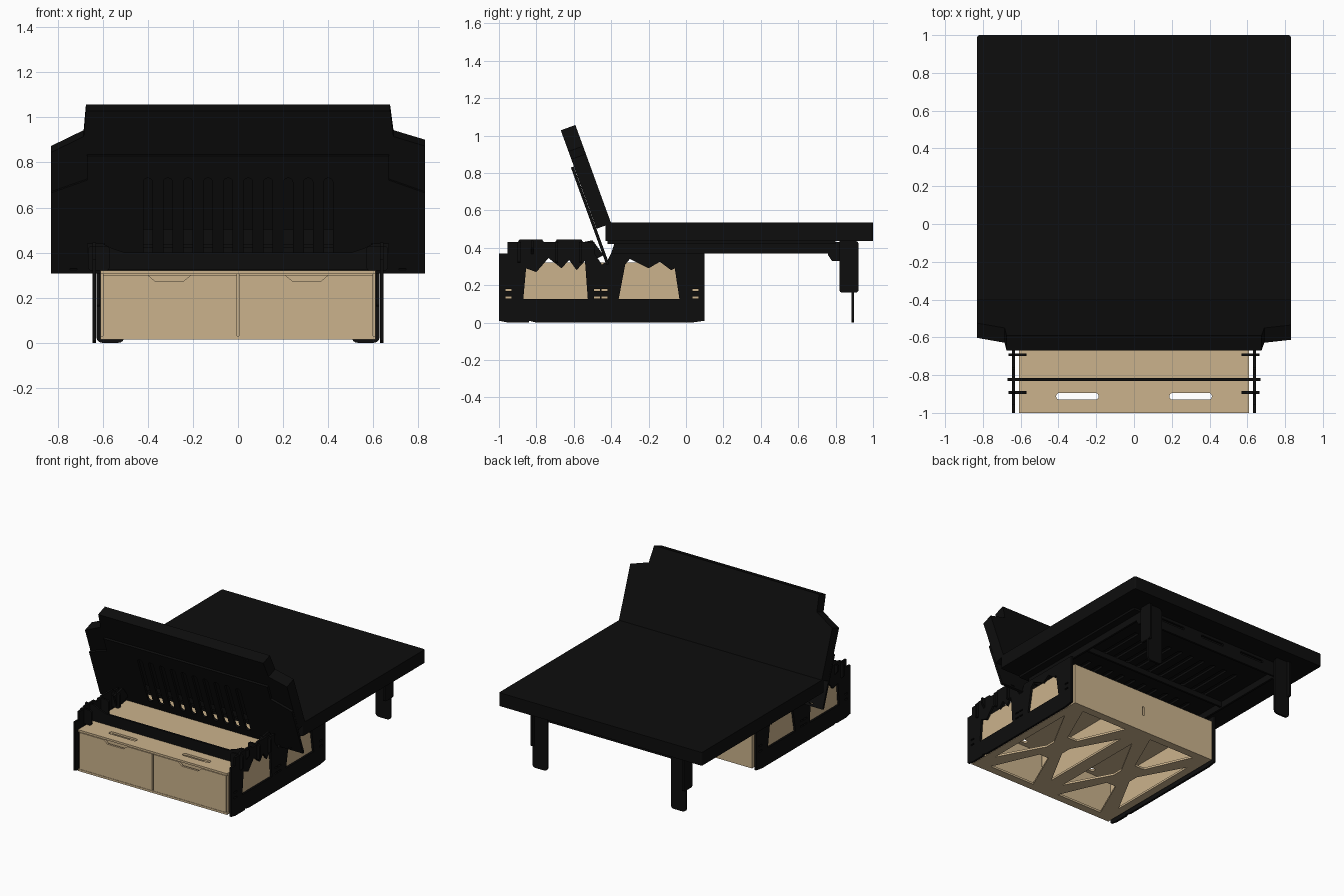
import bpy, bmesh, math
from mathutils import Vector

cube = bpy.data.objects.get("Cube")
if cube:
    bpy.data.objects.remove(cube, do_unlink=True)


def material(name, rgb):
    m = bpy.data.materials.new(name)
    m.use_nodes = True
    m.diffuse_color = (*rgb, 1)
    m.node_tree.nodes["Principled BSDF"].inputs["Base Color"].default_value = (*rgb, 1)
    return m


BLACK = material("black", (0.004, 0.004, 0.004))
WOOD = material("birch plywood", (0.6, 0.45, 0.265))

# Plate planes: each maps outline (u, v) and depth w into space
def facing_x(u, v, w): return Vector((w, u, v))
def facing_y(u, v, w): return Vector((u, w, v))
def facing_z(u, v, w): return Vector((u, v, w))
LEAN = math.radians(20)
def reclined(u, v, w):
    s, c = math.sin(LEAN), math.cos(LEAN)
    return Vector((u, -0.4 - s * v - c * w, 0.53 + c * v - s * w))


def rect(u0, v0, u1, v1):
    return [(u0, v0), (u1, v0), (u1, v1), (u0, v1)]


def rounded(u0, v0, u1, v1, r, n=4):
    pts = []
    corners = [(u1 - r, v1 - r), (u0 + r, v1 - r), (u0 + r, v0 + r), (u1 - r, v0 + r)]
    for q, (cu, cv) in enumerate(corners):
        for i in range(n + 1):
            a = (q + i / n) * math.pi / 2
            pts.append((cu + r * math.cos(a), cv + r * math.sin(a)))
    return pts


def mirror(pts):
    return pts + [(-u, v) for u, v in reversed(pts)]


def plate(name, plane, outline, w0, w1, mat, holes=()):
    """Cut a flat sheet with holes and thicken it from w0 to w1."""
    bm = bmesh.new()
    for loop in [outline, *holes]:
        vs = [bm.verts.new((u, v, 0)) for u, v in loop]
        for a, b in zip(vs, vs[1:] + vs[:1]):
            bm.edges.new((a, b))
    bmesh.ops.triangle_fill(bm, edges=bm.edges[:], use_beauty=True, normal=(0, 0, 1))
    ext = bmesh.ops.extrude_face_region(bm, geom=bm.faces[:])
    for v in ext["geom"]:
        if isinstance(v, bmesh.types.BMVert):
            v.co.z = 1
    for v in bm.verts:
        v.co = plane(v.co.x, v.co.y, w0 + (w1 - w0) * v.co.z)
    bmesh.ops.recalc_face_normals(bm, faces=bm.faces[:])
    mesh = bpy.data.meshes.new(name)
    bm.to_mesh(mesh)
    bm.free()
    mesh.materials.append(mat)
    obj = bpy.data.objects.new(name, mesh)
    bpy.context.collection.objects.link(obj)
    return obj


# Black side panels with jagged windows and mounting slots
side = [(-1, 0.01), (-0.95, 0), (-0.84, 0), (-0.84, 0.01), (-0.8, 0), (0.03, 0), (0.1, 0.01),
        (0.1, 0.37), (-0.4, 0.37), (-0.42, 0.33), (-0.45, 0.31), (-0.49, 0.37), (-0.49, 0.43),
        (-0.55, 0.43), (-0.56, 0.445), (-0.69, 0.445), (-0.7, 0.43), (-0.76, 0.43),
        (-0.77, 0.445), (-0.89, 0.445), (-0.9, 0.43), (-0.955, 0.43), (-0.955, 0.37), (-1, 0.37)]
windows = [
    [(-0.87, 0.125), (-0.525, 0.125), (-0.54, 0.33), (-0.585, 0.28), (-0.625, 0.335),
     (-0.665, 0.29), (-0.735, 0.345), (-0.8, 0.27), (-0.855, 0.29)],
    [(-0.36, 0.125), (-0.035, 0.125), (-0.06, 0.29), (-0.08, 0.28), (-0.14, 0.325),
     (-0.2, 0.29), (-0.3, 0.34), (-0.325, 0.31)]]
slots = [rect(y - 0.016, z, y + 0.016, z + 0.01)
         for y in (-0.95, -0.475, -0.435, 0.05) for z in (0.13, 0.17)]
for s, label in ((1, "left"), (-1, "right")):
    plate(label + "_side_panel", facing_x, side, s * 0.63, s * 0.645, BLACK, windows + slots)
    plate(label + "_box_side", facing_x, rect(-0.985, 0.03, 0.085, 0.305),
          s * 0.595, s * 0.61, WOOD)
    # Hinge brackets on top of the side panels
    for y in (-0.9, -0.7, -0.57):
        plate(label + "_hinge_bracket", facing_y,
              rounded(0.57, 0.32, 0.665, 0.43, 0.015) if s > 0
              else rounded(-0.665, 0.32, -0.57, 0.43, 0.015), y, y + 0.015, BLACK)

# Plywood storage box: lid, trussed floor, back, dividers
plate("box_lid", facing_z, rect(-0.61, -1, 0.61, 0.1), 0.305, 0.32, WOOD,
      [rounded(s * 0.3 - 0.112, -0.93, s * 0.3 + 0.112, -0.895, 0.016) for s in (1, -1)])
floor_holes = []
for cx in (-0.3, 0.3):
    for s in (1, -1):
        floor_holes.append([(cx - 0.19, -0.45 + s * 0.49), (cx + 0.19, -0.45 + s * 0.49),
                            (cx + 0.04, -0.45 + s * 0.15), (cx - 0.04, -0.45 + s * 0.15)])
        floor_holes.append([(cx + s * 0.25, -0.82), (cx + s * 0.25, -0.08),
                            (cx + s * 0.07, -0.41), (cx + s * 0.07, -0.49)])
plate("box_floor", facing_z, rect(-0.61, -1, 0.61, 0.1), 0.015, 0.03, WOOD, floor_holes)
plate("box_back", facing_y, rect(-0.61, 0.03, 0.61, 0.305), 0.085, 0.1, WOOD,
      [rounded(-0.01, 0.14, 0.01, 0.21, 0.009)])
plate("box_divider", facing_x, rect(-0.975, 0.03, 0.085, 0.305), -0.008, 0.008, WOOD)

# Two drawer fronts with finger notches, and a set-back panel behind them
for s, label in ((1, "left"), (-1, "right")):
    front = [(0.005, 0.03), (0.6, 0.03), (0.6, 0.3), (0.4, 0.3), (0.37, 0.275),
             (0.24, 0.275), (0.21, 0.3), (0.005, 0.3)]
    plate(label + "_drawer_front", facing_y, [(s * u, v) for u, v in front],
          -0.997, -0.982, WOOD)
    plate(label + "_drawer_inner", facing_y,
          rect(min(s * 0.02, s * 0.59), 0.035, max(s * 0.02, s * 0.59), 0.3),
          -0.965, -0.955, WOOD)

# Black crossbar standing on the lid
plate("crossbar", facing_y, mirror([(0.67, 0.4), (0.67, 0.44), (0.6, 0.44), (0.56, 0.42)])
      [:4] + mirror([(0.56, 0.42), (0.5, 0.4)])[1:3] +
      [(-0.56, 0.42), (-0.6, 0.44), (-0.67, 0.44), (-0.67, 0.4), (-0.61, 0.322), (0.61, 0.322)],
      -0.83, -0.815, BLACK)

# Seat cushion with its slatted base
plate("seat_cushion", facing_z, rounded(-0.83, -0.43, 0.83, 1, 0.012), 0.437, 0.535, BLACK)
slats = [rounded(-0.44 + 0.098 * i - 0.018, y, -0.44 + 0.098 * i + 0.018, y + 0.36, 0.016)
         for i in range(10) for y in (-0.3, 0.2)]
plate("seat_slat_panel", facing_z, rect(-0.67, -0.42, 0.67, 0.8), 0.42, 0.436, BLACK, slats)
rail = [(-0.38, 0.43), (-0.4, 0.37), (0.78, 0.37), (0.8, 0.43)]
for s, label in ((1, "left"), (-1, "right")):
    plate(label + "_seat_rail", facing_x, rail, s * 0.6, s * 0.615, BLACK)
    plate(label + "_rail_bracket", facing_x,
          [(0.76, 0.43), (0.76, 0.36), (0.78, 0.33), (0.89, 0.33), (0.89, 0.43)],
          s * 0.6, s * 0.615, BLACK)
for y in (-0.38, 0.2):
    plate("seat_cross_rail", facing_y, rect(-0.6, 0.38, 0.6, 0.42), y, y + 0.015, BLACK)
plate("rear_cross_rail", facing_y, rect(-0.62, 0.33, 0.62, 0.436), 0.82, 0.835, BLACK,
      [rounded(x - 0.1, 0.395, x + 0.1, 0.415, 0.009) for x in (-0.35, 0, 0.35)])

# Rear legs: two crossed plates each
for s, label in ((1, "left"), (-1, "right")):
    foot = rounded(0.505, 0, 0.628, 0.436, 0.025)
    plate(label + "_leg_foot", facing_y, [(s * u, v) for u, v in foot], 0.884, 0.899, BLACK)
    plate(label + "_leg_brace", facing_x, rounded(0.82, 0.16, 0.922, 0.436, 0.015),
          s * 0.612, s * 0.628, BLACK)

# Reclined backrest cushion with flared shoulders
plate("backrest_cushion", reclined,
      [(-0.83, 0), (0.83, 0), (0.83, 0.395), (0.69, 0.44), (0.675, 0.56),
       (-0.675, 0.56), (-0.685, 0.44), (-0.83, 0.365)], 0, 0.083, BLACK)

# Slatted panel carrying the backrest cushion
back_slats = [rounded(-0.4 + 0.089 * i - 0.02, -0.13, -0.4 + 0.089 * i + 0.02, 0.25, 0.018)
              for i in range(10)]
back_slots = [rect(s * 0.73 - 0.015, -0.183, s * 0.73 + 0.015, -0.176) for s in (1, -1)]
plate("backrest_slat_panel", reclined,
      mirror([(0.83, -0.2), (0.83, 0.18), (0.67, 0.24), (0.67, 0.355)]),
      0.084, 0.1, BLACK, back_slats + back_slots)

# Hinge arms at both ends of the backrest
for s, label in ((1, "left"), (-1, "right")):
    plate(label + "_backrest_arm", facing_x,
          [(-0.6, 0.42), (-0.57, 0.33), (-0.5, 0.33), (-0.44, 0.36), (-0.5, 0.44)],
          s * 0.59, s * 0.605, BLACK)
